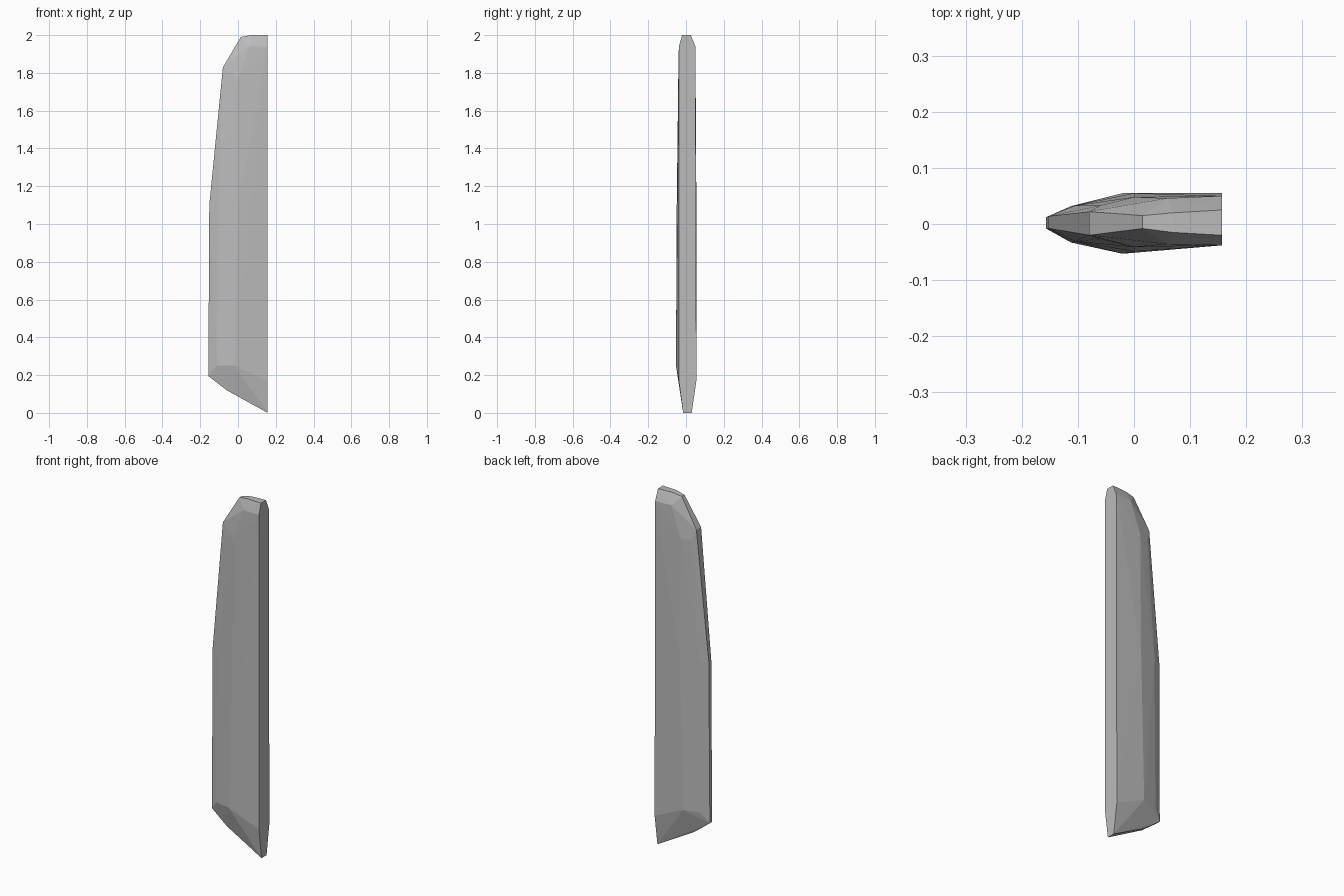
import bpy, bmesh

grey = bpy.data.materials.new("stone_grey")
grey.diffuse_color = (0.5, 0.5, 0.5, 1)

# Faceted blade: (x, z, front y, back y) stations around the outline and the broad faces
stations = [
    # outer rim
    (0.157, 0.0, -0.015, 0.03), (-0.06, 0.12, -0.012, 0.012),
    (-0.157, 0.195, -0.008, 0.012), (-0.152, 1.10, -0.008, 0.014),
    (-0.08, 1.83, -0.02, 0.022), (0.015, 1.99, -0.008, 0.015),
    (0.07, 2.0, -0.015, 0.02), (0.157, 2.0, -0.02, 0.025),
    # thick rear edge
    (0.157, 0.17, -0.038, 0.055), (0.157, 1.94, -0.038, 0.05),
    # ridge of the broad faces
    (-0.02, 0.25, -0.053, 0.055), (0.0, 1.10, -0.049, 0.055),
    (0.0, 1.77, -0.041, 0.048), (0.06, 1.94, -0.036, 0.046),
    # bevel towards the thin edge
    (-0.112, 0.25, -0.033, 0.032), (-0.105, 1.10, -0.031, 0.033),
    (-0.06, 1.77, -0.027, 0.033),
]

bm = bmesh.new()
for x, z, front, back in stations:
    bm.verts.new((x, front, z))
    bm.verts.new((x, back, z))
hull = bmesh.ops.convex_hull(bm, input=bm.verts)
loose = [v for v in bm.verts if not v.link_faces]
bmesh.ops.delete(bm, geom=loose, context='VERTS')
bmesh.ops.dissolve_limit(bm, angle_limit=0.01, verts=bm.verts, edges=bm.edges)
bmesh.ops.recalc_face_normals(bm, faces=bm.faces)

mesh = bpy.data.meshes.new("blade")
bm.to_mesh(mesh)
bm.free()
mesh.materials.append(grey)
blade = bpy.data.objects.new("blade", mesh)
bpy.context.collection.objects.link(blade)
